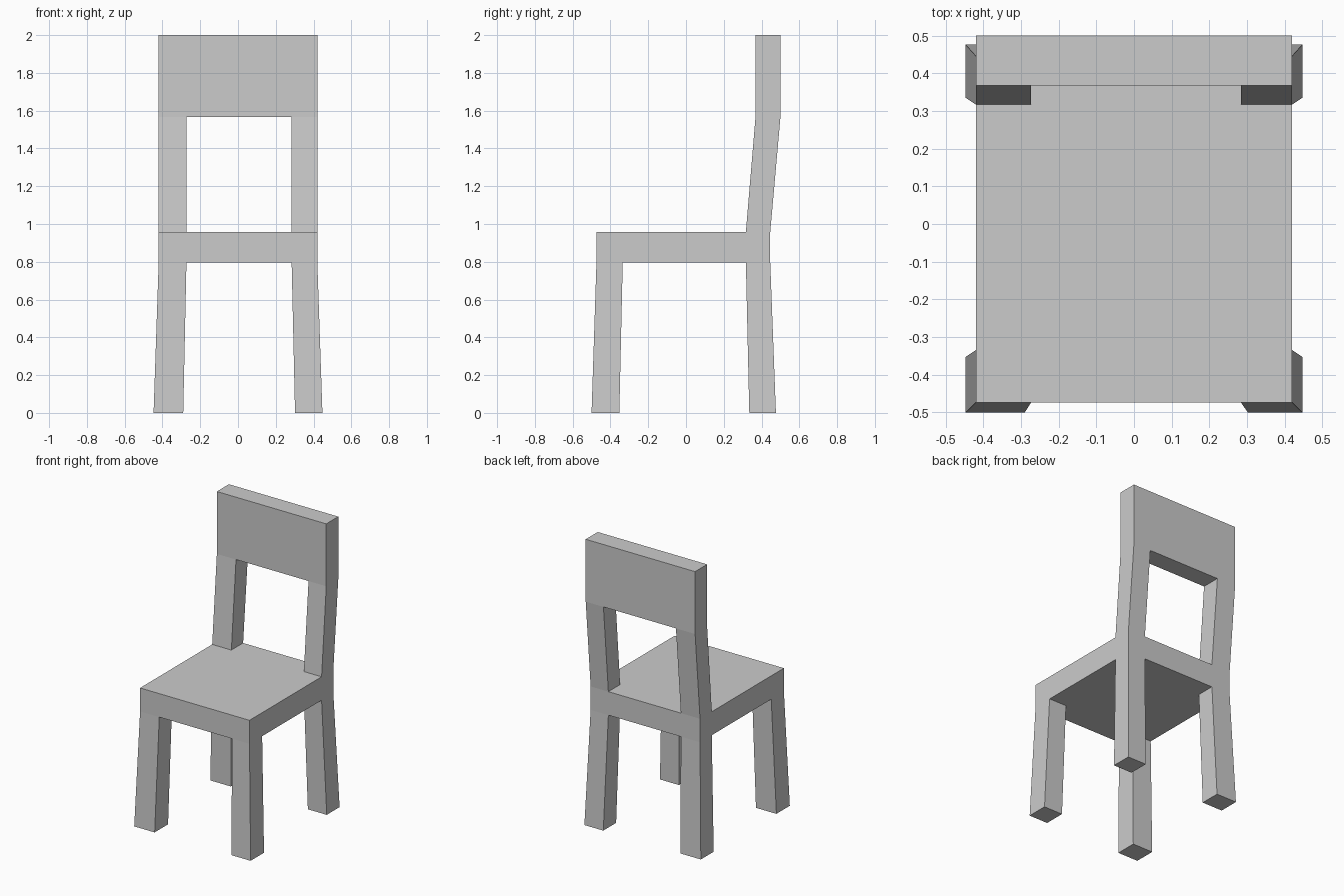
import bpy
import bmesh

if "Cube" in bpy.data.objects:
    bpy.data.objects.remove(bpy.data.objects["Cube"])


def loft(name, sections):
    """Solid through stacked rectangles, each (x0, x1, y0, y1, z)."""
    bm = bmesh.new()
    rings = [[bm.verts.new(p) for p in
              ((x0, y0, z), (x1, y0, z), (x1, y1, z), (x0, y1, z))]
             for x0, x1, y0, y1, z in sections]
    for low, high in zip(rings, rings[1:]):
        for i in range(4):
            j = (i + 1) % 4
            bm.faces.new((low[i], low[j], high[j], high[i]))
    bm.faces.new(rings[0][::-1])
    bm.faces.new(rings[-1])
    bmesh.ops.recalc_face_normals(bm, faces=bm.faces)
    mesh = bpy.data.meshes.new(name)
    bm.to_mesh(mesh)
    bm.free()
    obj = bpy.data.objects.new(name, mesh)
    bpy.context.collection.objects.link(obj)
    return obj


HALF = 0.42                        # half width of seat and back
SEAT_LOW, SEAT_TOP = 0.795, 0.958  # seat underside and top
RAIL_LOW, TOP = 1.567, 2.0         # backrest panel

# Seat slab
loft("seat", [(-HALF, HALF, -0.474, 0.446, z) for z in (SEAT_LOW, SEAT_TOP)])

# Splayed legs and leaning back posts, left and right
for side, outer, inner, foot_out, foot_in in (
        ("left", -HALF, -0.273, -0.447, -0.29),
        ("right", HALF, 0.284, 0.447, 0.302)):
    x0, x1 = sorted((outer, inner))
    f0, f1 = sorted((foot_out, foot_in))
    loft(f"front_leg_{side}", [(f0, f1, -0.50, -0.353, 0),
                               (x0, x1, -0.474, -0.335, SEAT_LOW)])
    loft(f"back_leg_{side}", [(f0, f1, 0.335, 0.476, 0),
                              (x0, x1, 0.317, 0.446, SEAT_LOW)])
    loft(f"back_post_{side}", [(x0, x1, 0.317, 0.446, SEAT_TOP),
                               (x0, x1, 0.368, 0.50, RAIL_LOW)])

# Upright backrest panel
loft("backrest", [(-HALF, HALF, 0.368, 0.50, z) for z in (RAIL_LOW, TOP)])
